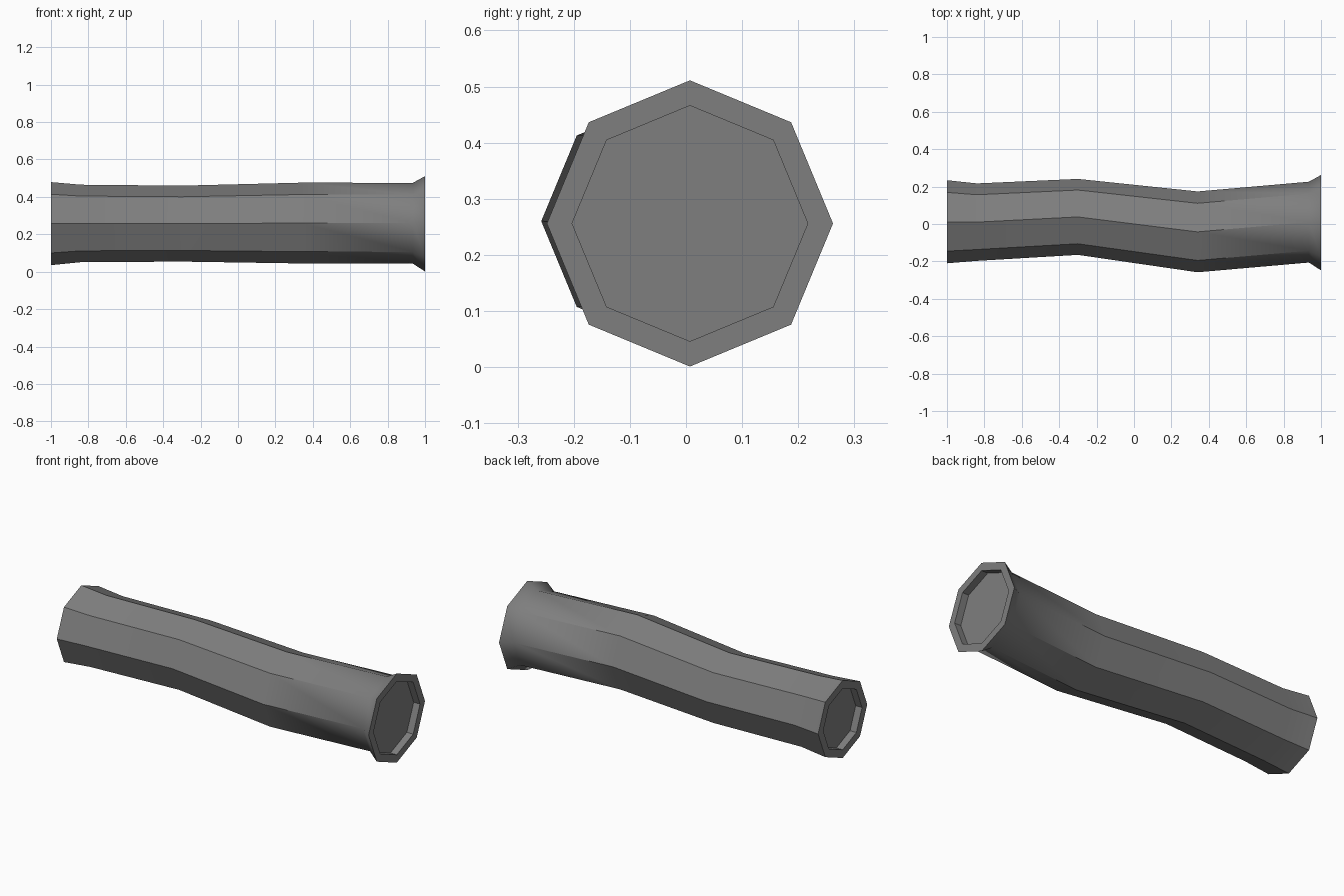
import bpy, bmesh, math

cube = bpy.data.objects.get("Cube")
if cube:
    bpy.data.objects.remove(cube, do_unlink=True)

SIDES = 8

grey = bpy.data.materials.new("dark grey")
grey.use_nodes = True
colour = (0.21, 0.21, 0.21, 1)
grey.diffuse_color = colour
grey.node_tree.nodes["Principled BSDF"].inputs["Base Color"].default_value = colour

# Cross-sections from one recessed end to the other: x, centre y, centre z, radius
sections = [
    (-0.96, 0.012, 0.257, 0.175),   # left recess floor
    (-1.00, 0.012, 0.257, 0.175),   # left rim, inner
    (-1.00, 0.012, 0.257, 0.222),   # left rim, outer
    (-0.84, 0.010, 0.258, 0.207),
    (-0.30, 0.038, 0.257, 0.203),   # bend
    (0.34, -0.042, 0.260, 0.216),   # bend
    (0.935, 0.010, 0.259, 0.216),   # flare begins
    (1.00, 0.007, 0.256, 0.255),    # right rim, outer
    (1.00, 0.007, 0.256, 0.210),    # right rim, inner
    (0.96, 0.007, 0.256, 0.210),    # right recess floor
]


def ring(bm, x, y, z, radius):
    angles = [math.tau * i / SIDES for i in range(SIDES)]
    return [bm.verts.new((x, y + radius * math.cos(a), z + radius * math.sin(a)))
            for a in angles]


# Bent tube body with flared rim and recessed ends
bm = bmesh.new()
rings = [ring(bm, *s) for s in sections]
for a, b in zip(rings, rings[1:]):
    for i in range(SIDES):
        j = (i + 1) % SIDES
        bm.faces.new((a[i], a[j], b[j], b[i]))
bm.faces.new(rings[0])
bm.faces.new(rings[-1])
bmesh.ops.recalc_face_normals(bm, faces=bm.faces)

mesh = bpy.data.meshes.new("bent_handle")
bm.to_mesh(mesh)
bm.free()
mesh.materials.append(grey)
handle = bpy.data.objects.new("bent_handle", mesh)
bpy.context.collection.objects.link(handle)

# Soft along the bends and flare, crisp along the eight long edges
bpy.ops.object.select_all(action="DESELECT")
handle.select_set(True)
bpy.context.view_layer.objects.active = handle
bpy.ops.object.shade_smooth_by_angle(angle=math.radians(42))
